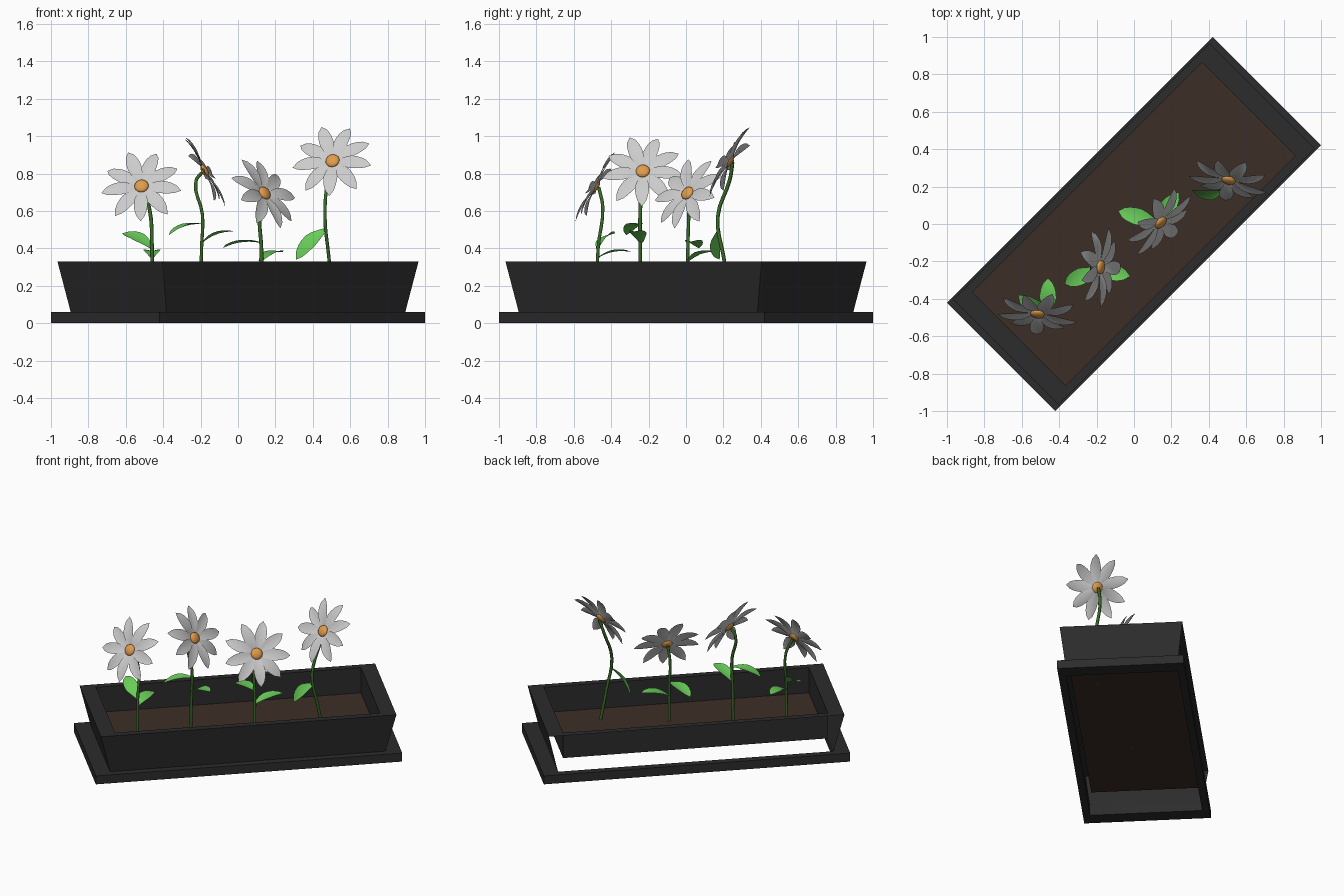
import bpy, bmesh, math
from mathutils import Vector

if "Cube" in bpy.data.objects:
    bpy.data.objects.remove(bpy.data.objects["Cube"])


def material(name, rgb):
    m = bpy.data.materials.new(name)
    m.diffuse_color = (*rgb, 1)
    m.use_nodes = True
    m.node_tree.nodes["Principled BSDF"].inputs["Base Color"].default_value = m.diffuse_color
    return m


BLACK = material("black", (0.025, 0.025, 0.025))
EARTH = material("earth", (0.045, 0.027, 0.02))
GREEN = material("leaf_green", (0.14, 0.6, 0.1))
STEM = material("stem_green", (0.04, 0.14, 0.02))
ORANGE = material("orange", (0.75, 0.33, 0.07))


def finish(bm, name, mat=None, turn=0.0, smooth=False):
    me = bpy.data.meshes.new(name)
    bm.to_mesh(me)
    bm.free()
    ob = bpy.data.objects.new(name, me)
    bpy.context.collection.objects.link(ob)
    ob.rotation_euler.z = turn
    if mat:
        me.materials.append(mat)
    for p in me.polygons:
        p.use_smooth = smooth
    return ob


def rect_rings(name, rects, mat, skip=(), closed=False, cap=False):
    """Join rectangles (half length, half width, z) into bands of four faces."""
    bm = bmesh.new()
    rings = [[bm.verts.new((sx * a, sy * b, z)) for sx, sy in
              ((-1, -1), (1, -1), (1, 1), (-1, 1))] for a, b, z in rects]
    n = len(rings)
    for r in range(n if closed else n - 1):
        lo, hi = rings[r], rings[(r + 1) % n]
        for i in range(4):
            if (r, i) not in skip:
                j = (i + 1) % 4
                bm.faces.new((lo[i], lo[j], hi[j], hi[i]))
    if cap:
        bm.faces.new(rings[0])
    return finish(bm, name, mat, math.radians(45))


# Planter: hollow base frame, sloped walls (open outer back), flat rim, soil
SOIL_Z = 0.15
rect_rings("base_frame", [(1.004, 0.41, 0), (1.004, 0.41, 0.06),
                          (0.9025, 0.3625, 0.06), (0.9025, 0.3625, 0)],
           BLACK, closed=True)
rect_rings("planter_walls", [(0.9025, 0.3625, 0.06), (0.968, 0.397, 0.33),
                             (0.868, 0.353, 0.33), (0.868, 0.353, SOIL_Z)],
           BLACK, skip={(0, 2)})
rect_rings("soil", [(0.868, 0.353, SOIL_Z)], EARTH, cap=True)


def blade(bm, base, tip, normal, width, bow, fold):
    """Pointed, slightly folded and bowed leaf or petal."""
    base, tip, normal = Vector(base), Vector(tip), Vector(normal)
    d = (tip - base).normalized()
    side = d.cross(normal).normalized()
    up = side.cross(d)
    widths = (0.25, 0.55, 0.83, 1.0, 0.97, 0.85, 0.6)
    prev = None
    for i, w in enumerate(widths):
        t = i / len(widths)
        mid = base.lerp(tip, t) + up * bow * 4 * t * (1 - t)
        half = width * w / 2
        row = [bm.verts.new(mid + side * half * k + up * fold * half * abs(k))
               for k in (-1, 0, 1)]
        if prev:
            for a in (0, 1):
                bm.faces.new((prev[a], prev[a + 1], row[a + 1], row[a]))
        prev = row
    end = bm.verts.new(tip)
    for a in (0, 1):
        bm.faces.new((prev[a], prev[a + 1], end))


def stem(name, points):
    cu = bpy.data.curves.new(name, 'CURVE')
    cu.dimensions = '3D'
    cu.bevel_depth = 0.01
    cu.bevel_resolution = 1
    cu.resolution_u = 4
    cu.use_fill_caps = True
    sp = cu.splines.new('BEZIER')
    sp.bezier_points.add(len(points) - 1)
    for bp, co in zip(sp.bezier_points, points):
        bp.co = co
        bp.handle_left_type = bp.handle_right_type = 'AUTO'
    cu.materials.append(STEM)
    bpy.context.collection.objects.link(bpy.data.objects.new(name, cu))


def flower(k, centre, normal, path, leaves):
    c, n = Vector(centre), Vector(normal).normalized()
    right = Vector((0, 0, 1)).cross(n).normalized()
    up = n.cross(right)
    # nine petals, alternately pitched
    bm = bmesh.new()
    for i in range(9):
        a = math.radians(72 + 40 * i)
        d = right * math.cos(a) + up * math.sin(a)
        blade(bm, c + d * 0.02, c + d * 0.218 + n * (0.012 if i % 2 else -0.012),
              n, 0.076, 0.012, 0.2)
    finish(bm, f"petals_{k}", smooth=True)
    # domed flower centre
    bm = bmesh.new()
    bmesh.ops.create_uvsphere(bm, u_segments=14, v_segments=8, radius=0.038)
    bmesh.ops.scale(bm, vec=(1, 1, 0.45), verts=bm.verts)
    ob = finish(bm, f"flower_centre_{k}", ORANGE, smooth=True)
    ob.rotation_mode = 'QUATERNION'
    ob.rotation_quaternion = n.to_track_quat('Z', 'Y')
    ob.location = c + n * 0.008
    # stem and leaves
    stem(f"stem_{k}", path + [tuple(c - n * 0.01)])
    bm = bmesh.new()
    for base, tip, nrm in leaves:
        blade(bm, base, tip, nrm, 0.09, 0.018, 0.25)
    finish(bm, f"leaves_{k}", GREEN, smooth=True)


UP = (0, 0, 1)
flower(1, (-0.515, -0.475, 0.73), (-0.1, -0.87, 0.48),
       [(-0.46, -0.475, SOIL_Z), (-0.46, -0.47, 0.4), (-0.475, -0.445, 0.62)],
       [((-0.46, -0.47, 0.4), (-0.62, -0.38, 0.48), (0.1, -0.5, 0.8)),
        ((-0.46, -0.47, 0.35), (-0.46, -0.29, 0.38), UP)])
flower(2, (-0.185, -0.23, 0.81), (0.87, -0.1, 0.48),
       [(-0.2, -0.245, SOIL_Z), (-0.195, -0.245, 0.4), (-0.19, -0.245, 0.58),
        (-0.225, -0.235, 0.76)],
       [((-0.2, -0.24, 0.53), (-0.37, -0.32, 0.47), UP),
        ((-0.19, -0.24, 0.43), (-0.02, -0.28, 0.49), UP)])
flower(3, (0.138, 0.012, 0.692), (0.64, -0.6, 0.48),
       [(0.125, 0.01, SOIL_Z), (0.125, 0.01, 0.4), (0.115, 0.015, 0.58)],
       [((0.12, 0.01, 0.43), (-0.085, 0.07, 0.4), UP),
        ((0.12, 0.01, 0.33), (0.24, 0.17, 0.38), UP)])
flower(4, (0.507, 0.24, 0.865), (-0.2, -0.86, 0.48),
       [(0.505, 0.24, SOIL_Z), (0.485, 0.2, 0.36), (0.465, 0.17, 0.57),
        (0.482, 0.235, 0.77)],
       [((0.468, 0.175, 0.5), (0.31, 0.18, 0.34), (-0.4, -0.8, 0.4))])
